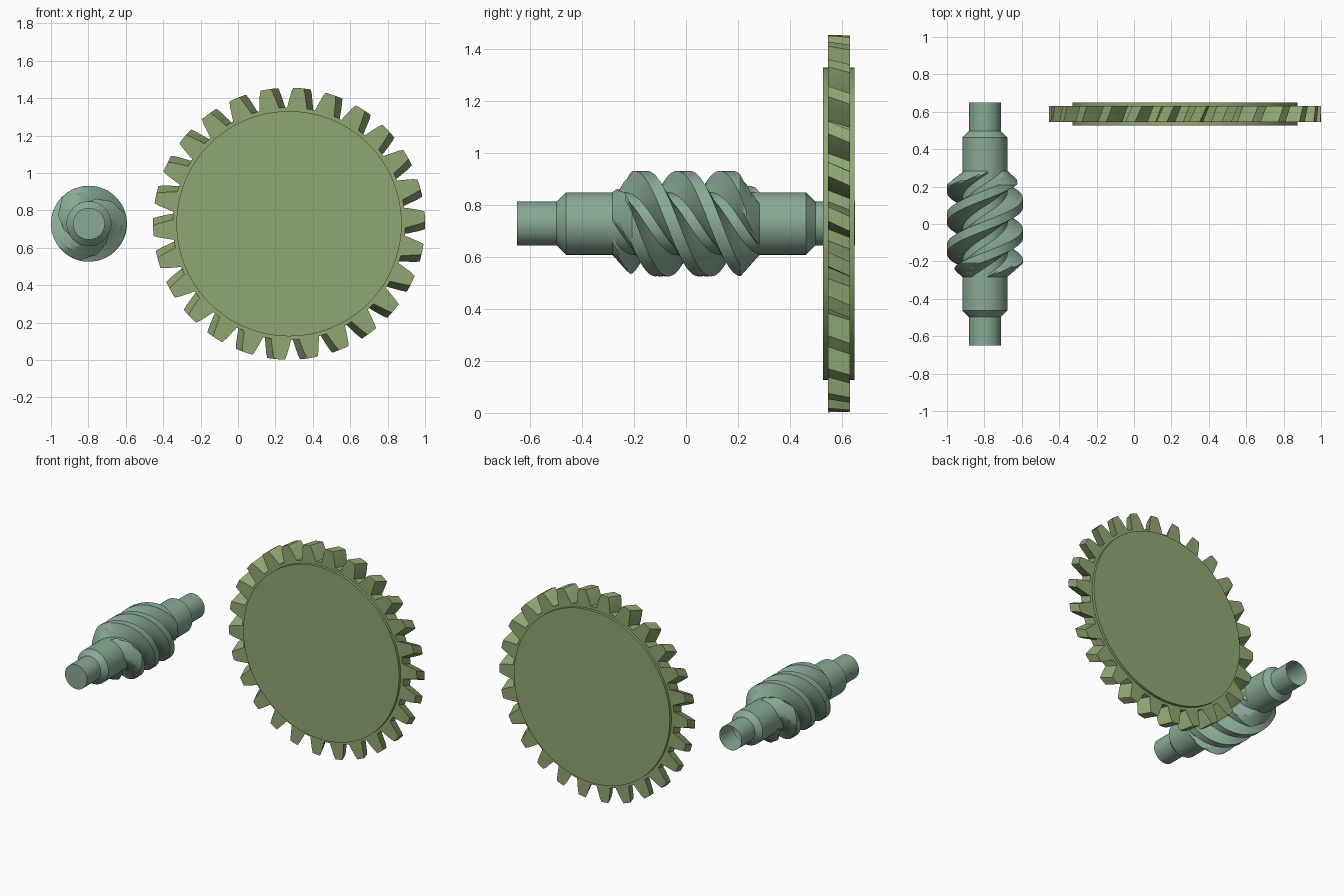
import bpy, bmesh
from math import pi, sin, cos, radians, tau

if "Cube" in bpy.data.objects:
    bpy.data.objects.remove(bpy.data.objects["Cube"])

WORM_X, WHEEL_X, AXIS_Z = -0.797, 0.273, 0.729


def material(name, rgb):
    m = bpy.data.materials.new(name)
    m.diffuse_color = (*rgb, 1)
    m.use_nodes = True
    m.node_tree.nodes["Principled BSDF"].inputs["Base Color"].default_value = m.diffuse_color
    return m


def loft(name, rings, x, mat, cap_start=True, cap_end=True):
    """Skin a list of (y, [(radius, angle), ...]) rings around a y axis."""
    bm = bmesh.new()
    loops = [[bm.verts.new((r * cos(a), y, r * sin(a))) for r, a in pts] for y, pts in rings]
    n = len(loops[0])
    for a, b in zip(loops, loops[1:]):
        for i in range(n):
            j = (i + 1) % n
            bm.faces.new((a[i], a[j], b[j], b[i]))
    if cap_start:
        bm.faces.new(loops[0])
    if cap_end:
        bm.faces.new(loops[-1])
    bmesh.ops.recalc_face_normals(bm, faces=bm.faces)
    # an open skin needs its outward direction checked
    f = max(bm.faces, key=lambda f: f.calc_center_median().xz.length)
    c = f.calc_center_median()
    if f.normal.x * c.x + f.normal.z * c.z < 0:
        bmesh.ops.reverse_faces(bm, faces=bm.faces)
    mesh = bpy.data.meshes.new(name)
    bm.to_mesh(mesh)
    bm.free()
    ob = bpy.data.objects.new(name, mesh)
    ob.location = (x, 0, AXIS_Z)
    mesh.materials.append(mat)
    bpy.context.collection.objects.link(ob)
    bpy.ops.object.select_all(action='DESELECT')
    ob.select_set(True)
    bpy.context.view_layer.objects.active = ob
    bpy.ops.object.shade_smooth_by_angle(angle=radians(28))
    return ob


def circle(r, n=64):
    return [(r, tau * i / n) for i in range(n)]


worm_mat = material("worm_green", (0.25, 0.40, 0.30))
wheel_mat = material("wheel_green", (0.28, 0.39, 0.17))

# worm shaft ends: stepped and chamfered, the rear tip is open
STEPS = [(0.65, 0.085), (0.498, 0.085), (0.463, 0.12), (0.28, 0.12)]
loft("shaft_front", [(-y, circle(r)) for y, r in STEPS], WORM_X, worm_mat, True, False)
loft("shaft_rear", [(y, circle(r)) for y, r in STEPS], WORM_X, worm_mat, False, False)

# worm thread: three starts, twisted cross-section, coned at both ends
STARTS, LEAD, ROOT, TIP, HALF = 3, 0.495, 0.12, 0.203, 0.284
THREAD = [(-.43, ROOT), (-.36, ROOT), (-.30, .142), (-.23, .173), (-.15, TIP), (-.075, TIP),
          (0, TIP), (.075, TIP), (.15, TIP), (.23, .173), (.30, .142), (.36, ROOT),
          (.43, ROOT), (.5, ROOT)]
rings = []
N = 112
for k in range(N + 1):
    y = -HALF + 2 * HALF * k / N
    limit = ROOT + max(0, HALF - abs(y)) * 1.12
    turn = pi / 2 - tau * (y + 0.01) / LEAD
    rings.append((y, [(min(r, limit), turn + tau * (s + u) / STARTS)
                      for s in range(STARTS) for u, r in THREAD]))
loft("worm_thread", rings, WORM_X, worm_mat, False, False)

# wheel hub disc
loft("wheel_disc", [(0.527, circle(0.602, 96)), (0.649, circle(0.602, 96))], WHEEL_X, wheel_mat)

# helical toothed rim: (radius, half thickness) from root to tip
TEETH = 26
FLANK = [(0.622, 0.053), (0.645, 0.049), (0.672, 0.043), (0.70, 0.037), (0.727, 0.028)]
half = [(r, w / r) for r, w in FLANK]
tooth = ([(r, -a) for r, a in half] + [(0.727, 0)] + [(r, a) for r, a in reversed(half)])
rings = []
for k in range(5):
    t = k / 4
    turn = radians(3.0 - 3.1 * t)
    rings.append((0.546 + 0.085 * t, [(r, a + turn + tau * i / TEETH)
                                      for i in range(TEETH) for r, a in tooth]))
loft("wheel_teeth", rings, WHEEL_X, wheel_mat)
